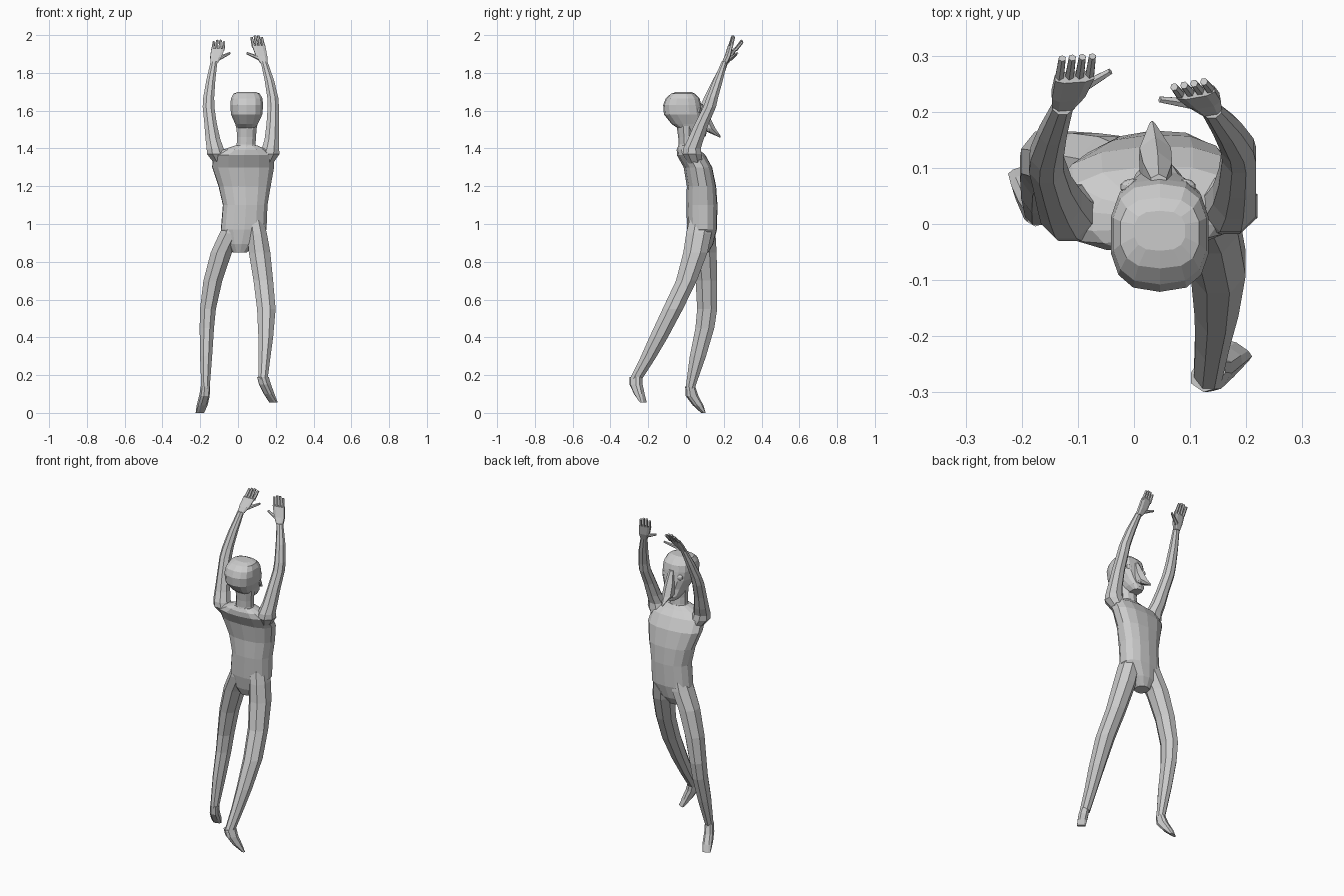
import bpy, bmesh, math
from mathutils import Vector, Matrix


def loft(name, rings, sides=8, power=1.0, yaw=0):
    """Skin level rings (x, y, z, rx, ry); power < 1 makes them boxier."""
    bm = bmesh.new()
    loops = []
    grow = 1 / math.cos(math.pi / sides) ** power
    for x, y, z, rx, ry in rings:
        loop = []
        for i in range(sides):
            a = 2 * math.pi * (i + 0.5) / sides
            c, s = math.cos(a), math.sin(a)
            p = Vector((grow * rx * math.copysign(abs(c) ** power, c),
                        grow * ry * math.copysign(abs(s) ** power, s), 0))
            p = Matrix.Rotation(math.radians(yaw), 3, 'Z') @ p
            loop.append(bm.verts.new(p + Vector((x, y, z))))
        loops.append(loop)
    for a, b in zip(loops, loops[1:]):
        for i in range(sides):
            j = (i + 1) % sides
            bm.faces.new((a[i], a[j], b[j], b[i]))
    bm.faces.new(loops[0])
    bm.faces.new(loops[-1])
    bmesh.ops.recalc_face_normals(bm, faces=bm.faces)
    return finish(name, bm)


def finish(name, bm):
    me = bpy.data.meshes.new(name)
    bm.to_mesh(me)
    bm.free()
    ob = bpy.data.objects.new(name, me)
    bpy.context.collection.objects.link(ob)
    return ob


def rod(name, a, b, r1, r2):
    """Tapered six-sided rod between two points."""
    a, b = Vector(a), Vector(b)
    d = b - a
    bm = bmesh.new()
    m = Matrix.Translation((a + b) / 2) @ d.to_track_quat('Z', 'Y').to_matrix().to_4x4()
    bmesh.ops.create_cone(bm, cap_ends=True, segments=6, radius1=r1, radius2=r2,
                          depth=d.length, matrix=m)
    return finish(name, bm)


def ball(name, loc, size):
    bm = bmesh.new()
    m = Matrix.Translation(loc) @ Matrix.Diagonal((*size, 1))
    bmesh.ops.create_uvsphere(bm, u_segments=10, v_segments=6, radius=1, matrix=m)
    return finish(name, bm)


# Torso, from crotch to collar
loft("torso", [
    (.01, .078, .85, .038, .040), (.016, .082, .895, .075, .062),
    (.03, .085, .97, .120, .077), (.038, .084, 1.10, .117, .081),
    (.035, .082, 1.20, .137, .076), (.027, .063, 1.30, .163, .074),
    (.028, .027, 1.365, .160, .074), (.037, .010, 1.395, .112, .058),
    (.043, .006, 1.415, .06, .045)], 14, .85, 3)

# Neck and head, facing +y
loft("neck", [(.043, .005, 1.39, .062, .050), (.043, .005, 1.42, .050, .043),
              (.045, .003, 1.46, .050, .042), (.046, 0, 1.54, .056, .05)], 10)
loft("head", [
    (.042, .068, 1.462, .028, .035), (.043, .045, 1.49, .046, .064),
    (.045, .010, 1.53, .060, .085), (.046, -.014, 1.58, .083, .101),
    (.046, -.020, 1.63, .087, .099), (.046, -.018, 1.665, .083, .088),
    (.046, -.016, 1.69, .070, .062), (.046, -.012, 1.70, .045, .035)], 14, .75)

# Long pointed nose, nostril wings, eyes and mouth
loft("nose", [(.044, .075, 1.635, .014, .012), (.042, .090, 1.56, .026, .034),
              (.038, .115, 1.505, .028, .036), (.033, .172, 1.466, .006, .010),
              (.032, .180, 1.458, .003, .003)], 6)
for s in (-1, 1):
    ball("nostril", (.037 + s * .019, .119, 1.50), (.010, .013, .010))
    ball("eye", (.043 + s * .046, .066, 1.60), (.022, .015, .018))
ball("mouth", (.041, .098, 1.478), (.020, .010, .007))

# Legs: one under the body, one trailing behind
loft("left_leg", [
    (-.02, .085, 1.02, .045, .060), (-.040, .088, .95, .058, .068),
    (-.088, .098, .85, .056, .064),
    (-.133, .108, .70, .050, .057), (-.159, .112, .55, .042, .053),
    (-.165, .100, .45, .038, .050), (-.169, .063, .30, .032, .043),
    (-.172, .022, .13, .022, .024)])
loft("left_foot", [
    (-.172, .022, .14, .022, .024), (-.178, .032, .09, .024, .031),
    (-.190, .064, .04, .026, .025), (-.202, .092, 0, .022, .009)], 8, .7, 18)
loft("right_leg", [
    (.09, .078, 1.02, .045, .060), (.101, .068, .95, .052, .067),
    (.114, .050, .85, .057, .064),
    (.134, .002, .70, .052, .055), (.150, -.07, .55, .049, .054),
    (.147, -.145, .40, .039, .049), (.140, -.202, .29, .031, .041),
    (.132, -.265, .18, .025, .033)])
loft("right_foot", [
    (.132, -.265, .19, .025, .033), (.143, -.264, .15, .027, .032),
    (.165, -.247, .10, .025, .025), (.188, -.226, .055, .024, .009)], 8, .7, -35)

# Raised arms, the shoulder end tucked into the torso
loft("left_arm", [
    (-.085, .045, 1.30, .025, .030), (-.114, .020, 1.37, .050, .050),
    (-.121, .020, 1.40, .045, .046), (-.133, .042, 1.45, .039, .042),
    (-.145, .070, 1.53, .033, .037),
    (-.156, .106, 1.62, .031, .034), (-.155, .126, 1.67, .029, .030),
    (-.144, .165, 1.76, .024, .025), (-.127, .210, 1.86, .018, .015)])
loft("right_arm", [
    (.145, .055, 1.30, .025, .032), (.166, .032, 1.37, .054, .050),
    (.172, .032, 1.40, .045, .046), (.179, .052, 1.45, .038, .042),
    (.184, .083, 1.53, .033, .037),
    (.187, .125, 1.62, .030, .034), (.184, .140, 1.67, .029, .030),
    (.166, .170, 1.76, .025, .025), (.138, .204, 1.86, .018, .015)])


# Hands: flat palm, four fingers and a thumb
def hand(side, palm, tip, thumb_a, thumb_b, yaw):
    loft(side + "_palm", palm, 8, .7, yaw)
    k = palm[-1]
    across = Vector((math.cos(math.radians(yaw)), math.sin(math.radians(yaw)), 0))
    for i, drop in zip(range(4), (.008, 0, 0, .008)):
        off = across * (i - 1.5)
        base = Vector(k[:3]) + off * .018 - Vector((0, 0, .008))
        end = Vector(tip) + off * .018 - Vector((0, 0, drop))
        rod(side + "_finger", base, end, .009, .007)
    rod(side + "_thumb", thumb_a, thumb_b, .012, .006)


hand("left", [(-.127, .210, 1.85, .018, .015), (-.117, .232, 1.885, .030, .014),
              (-.106, .262, 1.93, .035, .010)], (-.101, .297, 1.972),
     (-.105, .236, 1.875), (-.042, .272, 1.905), 4)
hand("right", [(.138, .204, 1.85, .018, .015), (.124, .221, 1.89, .030, .014),
               (.109, .235, 1.945, .035, .010)], (.098, .249, 1.997),
     (.120, .212, 1.875), (.046, .222, 1.905), 10)
